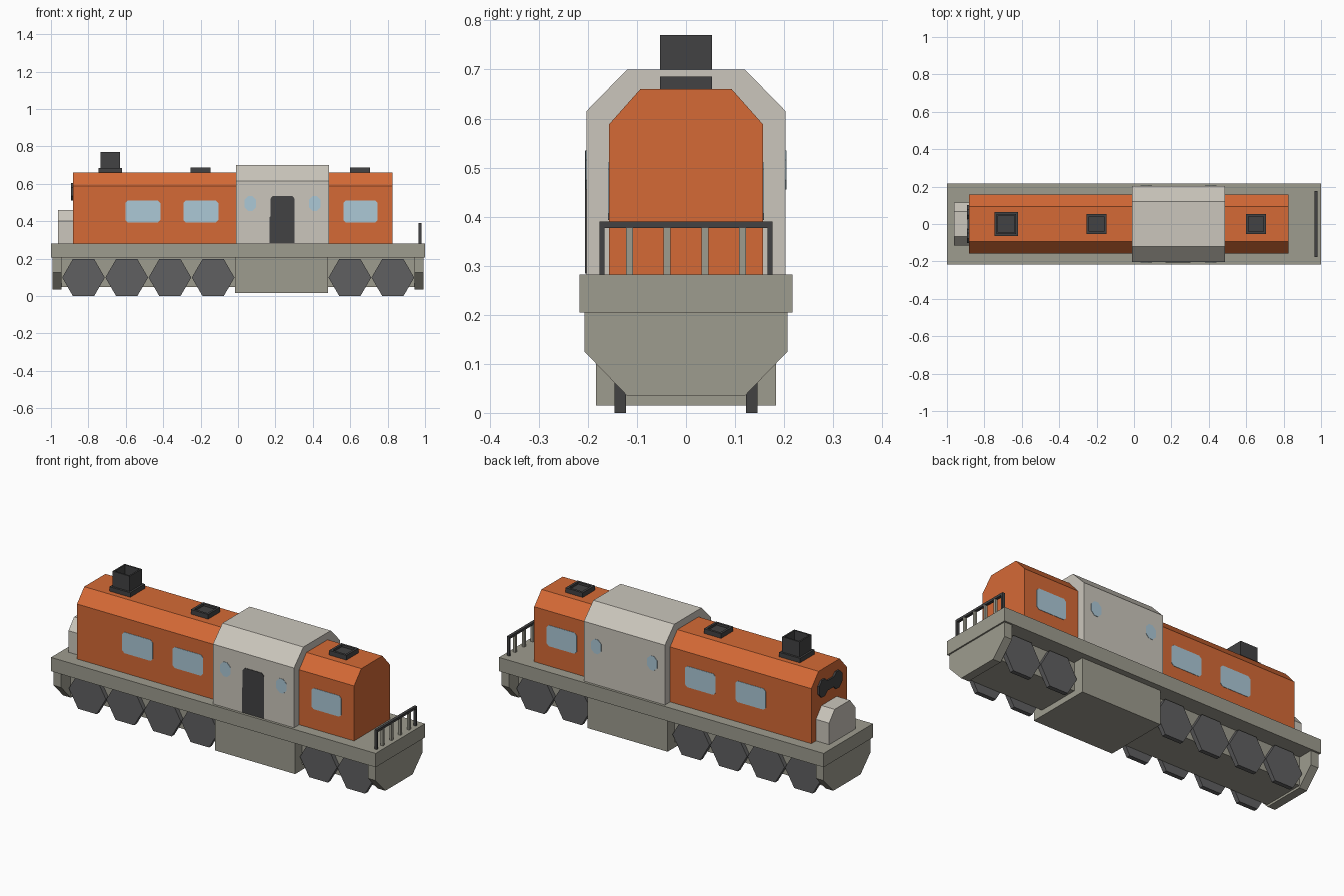
import bpy, bmesh, math
from mathutils import Vector

if "Cube" in bpy.data.objects:
    bpy.data.objects.remove(bpy.data.objects["Cube"])


def material(name, rgb):
    m = bpy.data.materials.new(name)
    lin = [((c / 255 + 0.055) / 1.055) ** 2.4 for c in rgb]
    m.diffuse_color = (*lin, 1)
    m.use_nodes = True
    m.node_tree.nodes["Principled BSDF"].inputs["Base Color"].default_value = m.diffuse_color
    return m


ORANGE = material("orange paint", (213, 106, 54))
PALE = material("pale grey paint", (203, 198, 188))
FRAME = material("olive grey frame", (158, 156, 143))
DARK = material("dark metal", (66, 66, 67))
WHEEL = material("wheel grey", (96, 96, 97))
GLASS = material("blue glass", (172, 200, 214))


def finish(bm, name, mat):
    bmesh.ops.recalc_face_normals(bm, faces=bm.faces)
    me = bpy.data.meshes.new(name)
    bm.to_mesh(me)
    bm.free()
    ob = bpy.data.objects.new(name, me)
    me.materials.append(mat)
    bpy.context.collection.objects.link(ob)
    return ob


def prism(name, mat, profile, axis, lo, hi):
    """Extrude a 2D profile: (y, z) points along x, or (x, z) points along y."""
    bm = bmesh.new()
    if axis == 'x':
        pts, move = [(lo, a, b) for a, b in profile], Vector((hi - lo, 0, 0))
    else:
        pts, move = [(a, lo, b) for a, b in profile], Vector((0, hi - lo, 0))
    face = bm.faces.new([bm.verts.new(p) for p in pts])
    out = bmesh.ops.extrude_face_region(bm, geom=[face], use_keep_orig=True)
    bmesh.ops.translate(bm, vec=move,
                        verts=[v for v in out['geom'] if isinstance(v, bmesh.types.BMVert)])
    return finish(bm, name, mat)


def rect(a0, a1, b0, b1):
    return [(a0, b0), (a1, b0), (a1, b1), (a0, b1)]


def box(name, mat, x0, x1, y0, y1, z0, z1):
    return prism(name, mat, rect(y0, y1, z0, z1), 'x', x0, x1)


def arched(half, z0, z_side, top_half, z_top):
    """Upright body section with chamfered roof corners."""
    return [(-half, z0), (half, z0), (half, z_side), (top_half, z_top),
            (-top_half, z_top), (-half, z_side)]


def rounded(a0, a1, b0, b1, c):
    return [(a0 + c, b0), (a1 - c, b0), (a1, b0 + c), (a1, b1 - c),
            (a1 - c, b1), (a0 + c, b1), (a0, b1 - c), (a0, b0 + c)]


def hollow_box(name, mat, cx, half, z0, z1, wall, depth):
    """Square box with an open recess in its top."""
    ob = box(name, mat, cx - half, cx + half, -half, half, z0, z1)
    bm = bmesh.new()
    bm.from_mesh(ob.data)
    bm.normal_update()
    top = max(bm.faces, key=lambda f: f.calc_center_median().z)
    bmesh.ops.inset_region(bm, faces=[top], thickness=wall)
    out = bmesh.ops.extrude_face_region(bm, geom=[top])
    bmesh.ops.delete(bm, geom=[top], context='FACES_ONLY') if top.is_valid else None
    bmesh.ops.translate(bm, vec=(0, 0, -depth),
                        verts=[v for v in out['geom'] if isinstance(v, bmesh.types.BMVert)])
    bmesh.ops.recalc_face_normals(bm, faces=bm.faces)
    bm.to_mesh(ob.data)
    bm.free()


def both_sides(name, mat, profile, y_in, y_out):
    prism(name + "_front", mat, profile, 'y', -y_out, -y_in)
    prism(name + "_back", mat, profile, 'y', y_in, y_out)


# Deck, underframe, tank and end skirts
box("deck", FRAME, -1, 1, -0.217, 0.217, 0.205, 0.282)
box("underframe", FRAME, -0.945, 0.945, -0.122, 0.122, 0.047, 0.205)
box("fuel_tank", FRAME, -0.015, 0.48, -0.183, 0.183, 0.015, 0.205)
skirt = [(-0.207, 0.205), (-0.207, 0.125), (-0.12, 0.035),
         (0.12, 0.035), (0.207, 0.125), (0.207, 0.205)]
prism("end_skirt_left", FRAME, skirt, 'x', -0.992, -0.945)
prism("end_skirt_right", FRAME, skirt, 'x', 0.945, 0.992)

# Hexagonal wheels on both sides
R = 0.114
for i, cx in enumerate((-0.826, -0.595, -0.364, -0.133, 0.598, 0.828)):
    hexa = [(cx + R * math.cos(k * math.pi / 3),
             0.0988 + R * math.sin(k * math.pi / 3)) for k in range(6)]
    both_sides(f"wheel_{i}", WHEEL, hexa, 0.122, 0.146)

# Hoods, cab and rear equipment box
hood = arched(0.157, 0.282, 0.588, 0.093, 0.66)
prism("long_hood", ORANGE, hood, 'x', -0.882, -0.01)
prism("short_hood", ORANGE, hood, 'x', 0.485, 0.825)
prism("cab", PALE, arched(0.203, 0.282, 0.615, 0.12, 0.70), 'x', -0.012, 0.487)
prism("equipment_box", PALE, arched(0.116, 0.282, 0.402, 0.067, 0.46), 'x', -0.963, -0.882)

# Hood windows, cab portholes and door as thin plates
for i, (a, b) in enumerate(((-0.602, -0.415), (-0.292, -0.105), (0.563, 0.747))):
    both_sides(f"hood_window_{i}", GLASS, rounded(a, b, 0.393, 0.51, 0.013), 0.155, 0.159)
for i, cx in enumerate((0.065, 0.41)):
    both_sides(f"porthole_{i}", GLASS,
               rounded(cx - 0.031, cx + 0.031, 0.455, 0.535, 0.02), 0.201, 0.205)
door = [(0.168, 0.284), (0.303, 0.284), (0.303, 0.52), (0.29, 0.535),
        (0.186, 0.535), (0.173, 0.52), (0.173, 0.425), (0.168, 0.42)]
prism("cab_door", DARK, door, 'y', -0.206, -0.2)

# Chimney and roof vents
box("chimney_base", DARK, -0.747, -0.619, -0.064, 0.064, 0.655, 0.685)
hollow_box("chimney", DARK, -0.683, 0.053, 0.685, 0.77, 0.012, 0.07)
for i, cx in enumerate((-0.2, 0.652)):
    hollow_box(f"roof_vent_{i}", DARK, cx, 0.053, 0.655, 0.686, 0.018, 0.012)

# Twin lamp plate on the rear of the long hood
for side in (-1, 1):
    c = side * 0.063
    prism(f"rear_lamp_{side}", DARK, rounded(c - 0.038, c + 0.038, 0.51, 0.605, 0.024),
          'x', -0.892, -0.88)
box("rear_lamp_bar", DARK, -0.891, -0.88, -0.04, 0.04, 0.53, 0.585)

# End railing
box("top_rail", DARK, 0.964, 0.98, -0.176, 0.176, 0.377, 0.39)
for side in (-1, 1):
    y = side * 0.171
    box(f"rail_end_post_{side}", DARK, 0.964, 0.98, y - 0.005, y + 0.005, 0.28, 0.378)
for i in range(4):
    y = (i - 1.5) * 0.077
    box(f"rail_post_{i}", FRAME, 0.965, 0.979, y - 0.007, y + 0.007, 0.28, 0.378)
